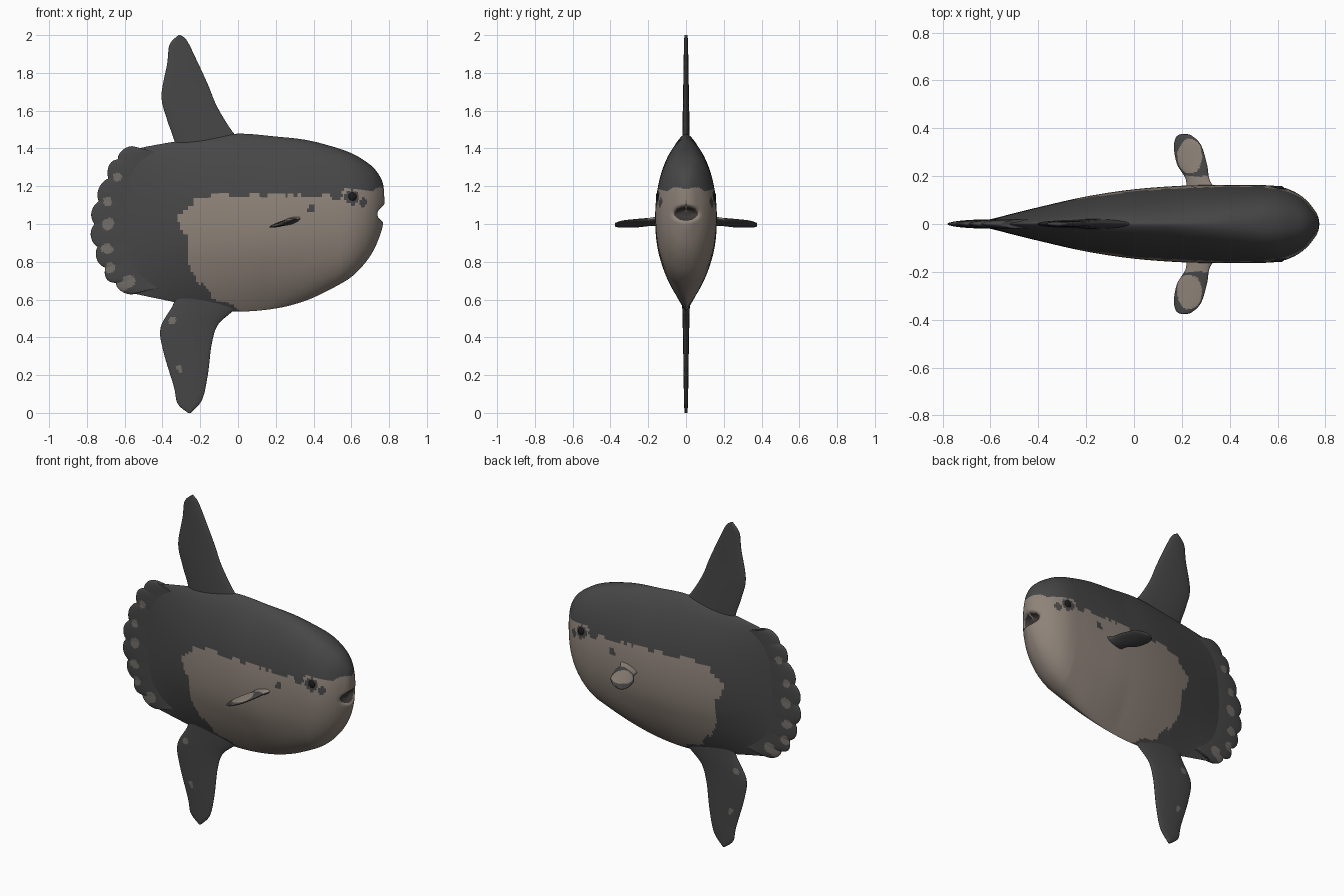
import bpy, bmesh, math
from mathutils import Vector, noise
from mathutils.bvhtree import BVHTree

if "Cube" in bpy.data.objects:
    bpy.data.objects.remove(bpy.data.objects["Cube"])


def material(name, rgb):
    m = bpy.data.materials.new(name)
    m.diffuse_color = (*rgb, 1)
    m.use_nodes = True
    m.node_tree.nodes["Principled BSDF"].inputs["Base Color"].default_value = m.diffuse_color
    return m


MATS = [material("charcoal skin", (.062, .062, .062)),
        material("tan belly", (.27, .225, .19)),
        material("pale spot", (.17, .158, .142)),
        material("dark mouth", (.045, .04, .037)),
        material("black eye", (.012, .012, .012))]
DARK, TAN, SPOT, MOUTH, EYE = range(5)


def spline(pts, n):
    """n points on a Catmull-Rom curve through tuples of any size"""
    out, last = [], len(pts) - 1
    for i in range(n):
        f = i / (n - 1) * last
        k = min(int(f), last - 1)
        t = f - k
        q = [pts[max(0, min(last, k + j))] for j in (-1, 0, 1, 2)]
        out.append([.5 * (2 * b + (c - a) * t + (2 * a - 5 * b + 4 * c - d) * t * t
                          + (3 * b - a - 3 * c + d) * t ** 3) for a, b, c, d in zip(*q)])
    return out


def loft(name, rings, rule):
    """Skin closed rings, then colour each face by rule(centre, normal)"""
    bm = bmesh.new()
    vs = [[bm.verts.new(p) for p in r] for r in rings]
    n = len(vs[0])
    for a, b in zip(vs, vs[1:]):
        for k in range(n):
            bm.faces.new((a[k], a[(k + 1) % n], b[(k + 1) % n], b[k]))
    bm.faces.new(vs[0])
    bm.faces.new(vs[-1])
    bmesh.ops.recalc_face_normals(bm, faces=bm.faces)
    bm.normal_update()
    for f in bm.faces:
        f.smooth = True
        f.material_index = rule(f.calc_center_median(), f.normal)
    me = bpy.data.meshes.new(name)
    tree = BVHTree.FromBMesh(bm)
    bm.to_mesh(me)
    bm.free()
    for m in MATS:
        me.materials.append(m)
    bpy.context.collection.objects.link(bpy.data.objects.new(name, me))
    return tree


def fin(name, lead, trail, axis, th0, th1, rule, cols=64):
    """Blade with an elliptical section between two edge lines"""
    rings, n = [], len(lead)
    for i, (a, b) in enumerate(zip(lead, trail)):
        a, b = Vector(a), Vector(b)
        th = th0 + (th1 - th0) * i / (n - 1)
        rings.append([a.lerp(b, (1 - math.cos(t)) / 2) + Vector(axis) * th * math.sin(t)
                      for t in (2 * math.pi * k / cols for k in range(cols))])
    loft(name, rings, rule)


def wobble(a, b):
    return .045 * noise.noise(Vector((a * 11, b * 11, 3.3))) + .02 * noise.noise(Vector((a * 32, b * 32, 7.1)))


def in_spot(c, spots):
    return any(math.hypot(c.x - x, c.z - z) < r + .25 * wobble(c.x, c.z) for x, z, r in spots)


def lerp_table(v, table):
    for (a, p), (b, q) in zip(table, table[1:]):
        if v <= b:
            return p + (q - p) * max(0, (v - a) / (b - a))
    return table[-1][1]


# Body: stations of x, top, bottom, half width
stations = [(-.66, 1.30, .70, .004), (-.62, 1.345, .665, .014), (-.56, 1.39, .635, .03),
            (-.40, 1.425, .60, .07), (-.20, 1.455, .56, .115), (0, 1.478, .537, .145),
            (.2, 1.463, .553, .16), (.36, 1.445, .595, .163), (.5, 1.41, .66, .163),
            (.6, 1.375, .72, .158), (.67, 1.335, .79, .135), (.72, 1.295, .865, .10),
            (.755, 1.245, .95, .058), (.77, 1.20, 1.01, .03), (.775, 1.13, 1.06, .003)]


def mouth_r(y, z):
    return math.hypot(y / .06, (z - 1.055) / .035)


body_rings = []
for x, top, bot, w in spline(stations, 210):
    mix = min(1, max(0, (x - .15) / .4))
    ring = []
    for k in range(128):
        a = 2 * math.pi * k / 128
        s, c = math.sin(a), math.cos(a)
        p = (1.3 if c > 0 else 1.3 + .6 * min(1, -c * 2)) * (1 - mix) + .85 * mix
        y = math.copysign(w * abs(s) ** p, s)
        z = (top + bot) / 2 + (top - bot) / 2 * c
        dx = .045 * math.exp(-mouth_r(y, z) ** 4) if x > .66 else 0
        ring.append((x - dx, y, z))
    body_rings.append(ring)

rear_edge = [(.5, .06), (.54, 0), (.6, -.12), (.67, -.2), (.8, -.27), (.92, -.25),
             (1.02, -.33), (1.1, -.27), (1.2, -.22)]
face_marks = [(.605, 1.145, .038), (.665, 1.115, .022), (.39, 1.085, .02), (.52, 1.16, .03)]


def body_rule(c, n):
    if c.x > .68 and mouth_r(c.y, c.z) < 1.05:
        return MOUTH
    upper = lerp_table(c.x, [(-.3, 1.15), (.2, 1.15), (.45, 1.17), (.6, 1.2), (.77, 1.16)])
    if c.z > upper + wobble(c.x, 0.4) or c.x < lerp_table(c.z, rear_edge) + 1.3 * wobble(c.z, c.x):
        return DARK
    return DARK if in_spot(c, face_marks) else TAN


body = loft("body", body_rings, body_rule)


# Upright fins
def upright(pts, n=60):
    return [(x, 0, z) for x, z in spline(pts, n)]


fin("dorsal_fin",
    upright([(.03, 1.43), (-.03, 1.49), (-.11, 1.62), (-.16, 1.74), (-.22, 1.87), (-.27, 1.97), (-.305, 2.0)]),
    upright([(-.32, 1.36), (-.34, 1.45), (-.378, 1.56), (-.405, 1.68), (-.375, 1.85), (-.362, 1.95), (-.315, 2.0)]),
    (0, 1, 0), .022, .008, lambda c, n: DARK)

anal_spots = [(-.345, .49, .02), (-.315, .235, .018)]
fin("anal_fin",
    upright([(.03, .58), (-.05, .52), (-.11, .46), (-.14, .36), (-.16, .2), (-.19, .07), (-.25, 0)]),
    upright([(-.32, .65), (-.345, .57), (-.41, .45), (-.395, .325), (-.34, .14), (-.32, .05), (-.265, 0)]),
    (0, 1, 0), .022, .008, lambda c, n: SPOT if in_spot(c, anal_spots) else DARK)

# Scalloped rudder at the rear
edge = spline([(-.54, 1.405), (-.635, 1.34), (-.685, 1.24), (-.735, 1.12), (-.757, 1.0),
               (-.742, .88), (-.70, .77), (-.645, .69), (-.54, .635)], 140)
rudder_edge = []
for i, (x, z) in enumerate(edge):
    out = Vector((x + .3, 0, z - 1.01)).normalized()
    rudder_edge.append(Vector((x, 0, z)) + out * .026 * abs(math.sin(math.pi * 8 * i / 139)) ** .7)
rudder_root = [(-.38, 0, 1.37 - .70 * i / 139) for i in range(140)]
rudder_spots = [(-.64, 1.25, .024), (-.69, 1.12, .025), (-.69, 1.0, .03), (-.695, .87, .03),
                (-.68, .77, .024), (-.575, .70, .03), (-.62, .665, .026)]
fin("tail_rudder", rudder_root, rudder_edge, (0, 1, 0), .02, .02,
    lambda c, n: SPOT if in_spot(c, rudder_spots) else DARK, 90)


# Pectoral fins, nearly level, front edge raised
def pectoral_rule(c, n):
    patch = math.hypot((c.x - .232) / .052, (abs(c.y) - .285) / .072) < 1 + 2 * wobble(c.x, c.y)
    return TAN if n.z > 0 and (patch or abs(c.y) < .2) else DARK


for side, label in ((-1, "right"), (1, "left")):
    def level(pts):
        return [(x, side * y, .985 + .28 * (x - .17)) for x, y in spline(pts, 50)]
    fin(label + "_pectoral_fin",
        level([(.36, .13), (.318, .18), (.305, .25), (.28, .33), (.24, .37), (.21, .376)]),
        level([(.22, .13), (.215, .19), (.18, .25), (.167, .32), (.175, .362), (.195, .376)]),
        (0, 0, 1), .02, .006, pectoral_rule)
    # Eyes, seated on the skin
    hit = body.ray_cast(Vector((.605, side, 1.145)), Vector((0, -side, 0)))[0]
    bpy.ops.mesh.primitive_uv_sphere_add(segments=24, ring_count=12, radius=.022, location=hit)
    eye = bpy.context.object
    eye.name = label + "_eye"
    eye.scale.y = .4
    eye.data.materials.append(MATS[EYE])
    bpy.ops.object.shade_smooth()
